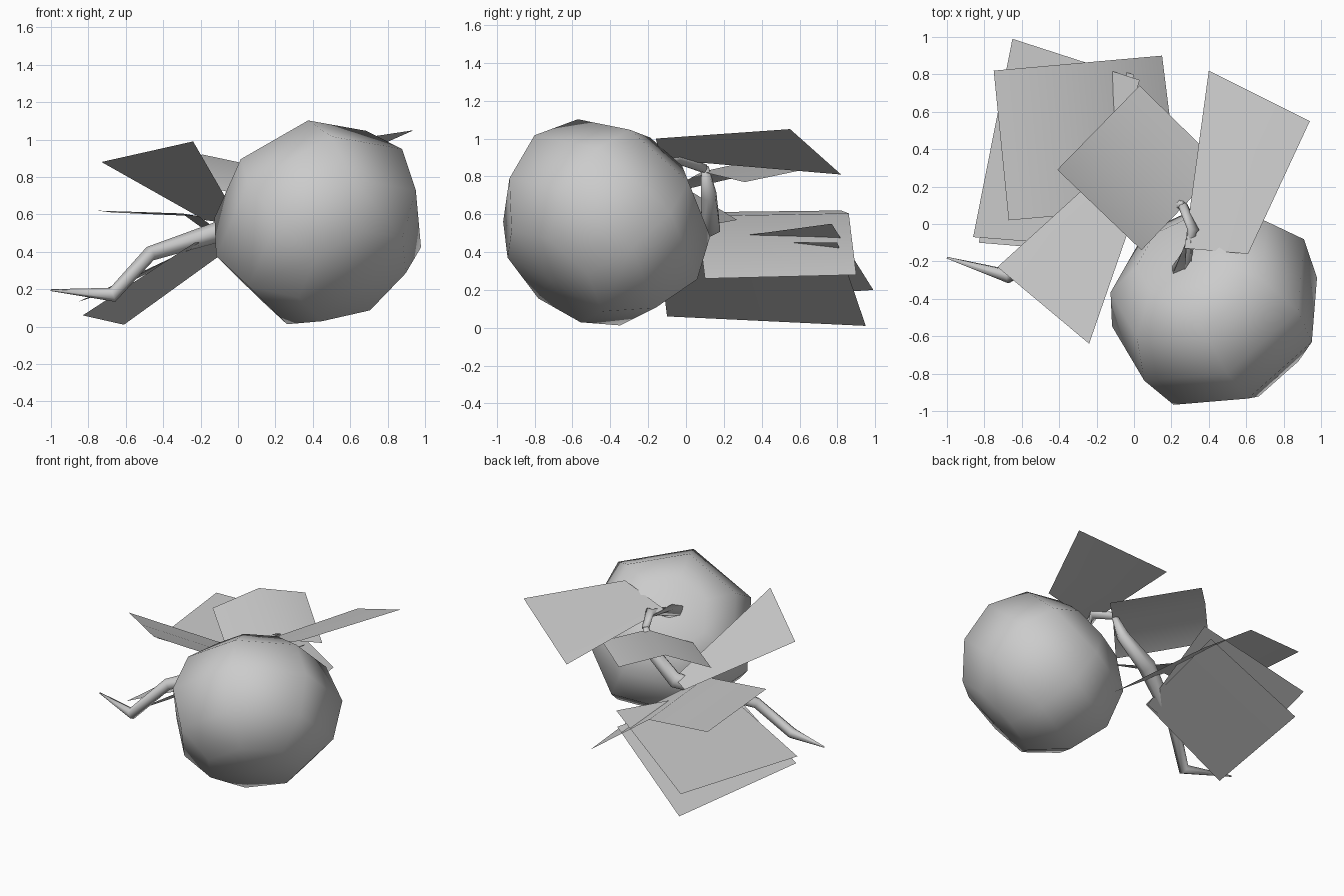
import bpy, bmesh, math
from mathutils import Vector

cube = bpy.data.objects.get("Cube")
if cube:
    bpy.data.objects.remove(cube, do_unlink=True)

grey = bpy.data.materials.new("plain_grey")
grey.use_nodes = True
GREY = (0.6, 0.6, 0.6, 1)
grey.diffuse_color = GREY
grey.node_tree.nodes["Principled BSDF"].inputs["Base Color"].default_value = GREY


def finish(name, bm):
    """Turn a bmesh into a smooth grey object."""
    for f in bm.faces:
        f.smooth = True
    mesh = bpy.data.meshes.new(name)
    bm.to_mesh(mesh)
    bm.free()
    mesh.materials.append(grey)
    ob = bpy.data.objects.new(name, mesh)
    bpy.context.collection.objects.link(ob)
    return ob


def bridge(bm, lo, hi):
    """Join two closed rings with quads."""
    for k in range(len(lo)):
        n = (k + 1) % len(lo)
        bm.faces.new((lo[k], lo[n], hi[n], hi[k]))


def ring(bm, centre, u, v, radius, sides, phase=0.0):
    turns = [phase + 2 * math.pi * k / sides for k in range(sides)]
    return [bm.verts.new(centre + radius * (u * math.cos(t) + v * math.sin(t)))
            for t in turns]


def leaf(name, a, b, c, d, fold=0.0):
    """Sheet a-b-c-d, folded upwards along its midrib by the given height."""
    a, b, c, d = map(Vector, (a, b, c, d))
    bm = bmesh.new()
    rows = []
    for t, lift in ((0, 0), (0.5, fold), (1, 0)):
        up = Vector((0, 0, lift))
        rows.append([bm.verts.new(p.lerp(q, t) + up) for p, q in ((a, b), (d, c))])
    for (p, q), (r, s) in zip(rows, rows[1:]):
        bm.faces.new((p, r, s, q))
    # leaves face up
    if sum(f.normal.z for f in bm.faces if f.normal_update() is None) < 0:
        bmesh.ops.reverse_faces(bm, faces=bm.faces)
    return finish(name, bm)


def tube(name, points, radii, sides=6):
    """Faceted branch following points."""
    pts = [Vector(p) for p in points]
    bm = bmesh.new()
    rings = []
    for i, p in enumerate(pts):
        along = (pts[min(i + 1, len(pts) - 1)] - pts[max(i - 1, 0)]).normalized()
        u = along.cross(Vector((0.3, 1, 0.2))).normalized()
        rings.append(ring(bm, p, u, along.cross(u), radii[i], sides))
    for lo, hi in zip(rings, rings[1:]):
        bridge(bm, lo, hi)
    bm.faces.new(rings[0])
    bm.faces.new(rings[-1])
    bmesh.ops.recalc_face_normals(bm, faces=bm.faces)
    return finish(name, bm)


# fruit: seven-sided flattened ball with a dimple, tilted towards the stem
centre = Vector((0.44, -0.44, 0.55))
axis = Vector((-0.43, 0.62, 0.66)).normalized()
side = Vector((-0.82, -0.57, 0)).normalized()
profile = [(0.26, 0.45), (0.48, 0.31), (0.59, 0.06), (0.53, -0.22), (0.33, -0.42)]
bm = bmesh.new()
rings = [ring(bm, centre + axis * h, side, axis.cross(side), r, 7, math.radians(23))
         for r, h in profile]
for lo, hi in zip(rings, rings[1:]):
    bridge(bm, lo, hi)
for end, h in ((rings[0], 0.40), (rings[-1], -0.45)):
    pole = bm.verts.new(centre + axis * h)
    for k in range(7):
        bm.faces.new((end[k], end[(k + 1) % 7], pole))
bmesh.ops.recalc_face_normals(bm, faces=bm.faces)
finish("fruit", bm)

# stem and branch
tube("stem", [(0.25, -0.27, 0.83), (0.32, -0.03, 0.89), (0.26, 0.10, 0.84)],
     [0.065, 0.035, 0.025])
tube("branch", [(0.26, 0.10, 0.85), (0.20, 0.12, 0.70), (0.0, 0.13, 0.54),
                (-0.47, -0.15, 0.39), (-0.67, -0.28, 0.17), (-1.0, -0.18, 0.195)],
     [0.02, 0.045, 0.06, 0.04, 0.04, 0.005])

# leaves
leaf("left_leaf", (0.40, 0.82, 0.81), (0.94, 0.55, 1.05),
     (0.61, -0.16, 1.0), (0.27, -0.13, 0.89))
leaf("middle_leaf", (0.03, 0.74, 0.86), (-0.41, 0.29, 0.80),
     (0.04, -0.14, 0.70), (0.47, 0.31, 0.77), fold=0.09)
leaf("front_leaf", (-0.73, -0.23, 0.88), (-0.24, -0.64, 0.99),
     (0.02, 0.11, 0.54), (-0.18, 0.27, 0.57))
leaf("drooping_leaf", (-0.75, 0.82, 0.62), (0.15, 0.90, 0.28),
     (0.25, 0.10, 0.26), (-0.67, 0.02, 0.61), fold=0.155)
leaf("upper_low_leaf", (-0.86, -0.07, 0.13), (-0.65, 0.99, 0.20),
     (0.03, 0.77, 0.55), (-0.22, -0.12, 0.43))
leaf("lower_low_leaf", (-0.83, -0.10, 0.06), (-0.61, 0.95, 0.01),
     (0.0, 0.80, 0.45), (-0.23, -0.15, 0.45))
